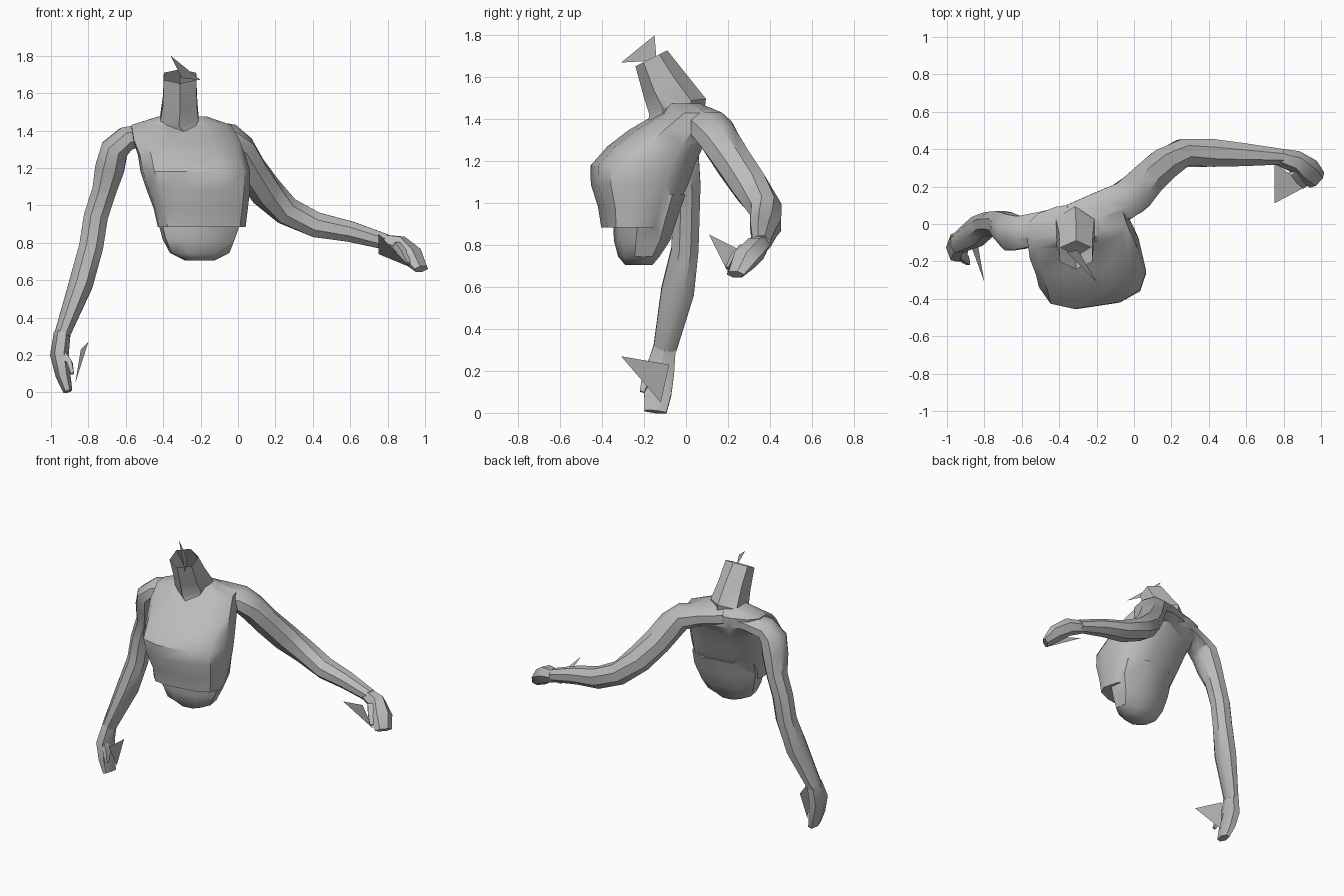
import bpy, bmesh, math
from mathutils import Vector

cube = bpy.data.objects.get("Cube")
if cube:
    bpy.data.objects.remove(cube)

grey = bpy.data.materials.new("plain_grey")
grey.use_nodes = True
colour = (0.5, 0.5, 0.5, 1)
grey.diffuse_color = colour
grey.node_tree.nodes["Principled BSDF"].inputs["Base Color"].default_value = colour

X, Y, Z = Vector((1, 0, 0)), Vector((0, 1, 0)), Vector((0, 0, 1))
TWIST = Vector((math.cos(0.15), math.sin(0.15), 0))


def activate(ob):
    bpy.ops.object.select_all(action="DESELECT")
    bpy.context.view_layer.objects.active = ob
    ob.select_set(True)


def finish(name, bm):
    mesh = bpy.data.meshes.new(name)
    bm.to_mesh(mesh)
    bm.free()
    mesh.materials.append(grey)
    ob = bpy.data.objects.new(name, mesh)
    bpy.context.collection.objects.link(ob)
    return ob


def shade(ob):
    activate(ob)
    bpy.ops.object.shade_smooth_by_angle(angle=math.radians(40))


def loft(name, rings, ref, sides=6, power=1.0, taper=0.0, upright=False):
    """Skin rings of (x, y, z, half size along ref, half size across)."""
    bm = bmesh.new()
    centres = [Vector(r[:3]) for r in rings]
    loops = []
    for i, (c, r) in enumerate(zip(centres, rings)):
        t = centres[min(i + 1, len(rings) - 1)] - centres[max(i - 1, 0)]
        t = Z.copy() if upright else t.normalized()
        u = (ref - t * ref.dot(t)).normalized()
        v = t.cross(u)
        loop = []
        for k in range(sides):
            a = math.tau * (k + 0.5) / sides
            ca, sa = math.cos(a), math.sin(a)
            p = u * math.copysign(abs(ca) ** power, ca) * r[3] * (1 - taper * sa)
            q = v * math.copysign(abs(sa) ** power, sa) * r[4]
            loop.append(bm.verts.new(c + p + q))
        loops.append(loop)
    for a, b in zip(loops, loops[1:]):
        for k in range(sides):
            n = (k + 1) % sides
            bm.faces.new((a[k], a[n], b[n], b[k]))
    bm.faces.new(loops[0][::-1])
    bm.faces.new(loops[-1])
    bmesh.ops.recalc_face_normals(bm, faces=bm.faces)
    return finish(name, bm)


def weld(body, parts):
    """Merge the parts into one skin without hidden inner walls."""
    for part in parts:
        activate(body)
        mod = body.modifiers.new("weld", "BOOLEAN")
        mod.operation, mod.solver, mod.object = "UNION", "EXACT", part
        mod.use_self = True
        bpy.ops.object.modifier_apply(modifier=mod.name)
        bpy.data.objects.remove(part)


def flap(name, *points):
    bm = bmesh.new()
    bm.faces.new([bm.verts.new(p) for p in points])
    finish(name, bm)


# Chest with an overhanging front edge; the waist runs up inside its back
body = loft("torso_and_arms", [
    (-.20, -.25, .885, .235, .145), (-.205, -.23, .98, .25, .18),
    (-.22, -.22, 1.09, .275, .225), (-.235, -.205, 1.18, .29, .24),
    (-.255, -.145, 1.27, .285, .22), (-.285, -.075, 1.35, .285, .185),
    (-.31, -.005, 1.43, .27, .115), (-.30, -.01, 1.475, .13, .08),
], TWIST, sides=12, power=0.72, taper=0.1, upright=True)
waist = loft("waist", [
    (-.205, -.225, .705, .08, .065), (-.205, -.225, .745, .165, .095),
    (-.21, -.21, .82, .20, .13), (-.205, -.195, .93, .235, .15),
    (-.21, -.17, 1.04, .235, .165),
], TWIST, sides=8, power=0.85, upright=True)

# Neck leaning forward
neck = loft("neck", [
    (-.29, -.05, 1.38, .06, .13), (-.315, -.04, 1.46, .12, .14),
    (-.31, -.10, 1.56, .105, .115), (-.31, -.165, 1.69, .10, .085),
], X)

# Right shoulder and arm, from the neck down to the wrist
right_arm = loft("right_arm", [
    (-.28, .03, 1.40, .09, .07), (-.48, -.01, 1.385, .085, .06),
    (-.60, -.045, 1.355, .095, .07), (-.66, -.045, 1.30, .105, .08),
    (-.685, -.025, 1.20, .095, .085), (-.715, .0, 1.08, .075, .07),
    (-.76, .0, .94, .07, .07), (-.785, -.005, .78, .07, .07),
    (-.84, -.04, .58, .085, .07), (-.94, -.10, .31, .06, .045),
], Y, sides=8)

# Left shoulder and arm, reaching out and back
left_arm = loft("left_arm", [
    (-.34, .03, 1.41, .07, .08), (-.18, .08, 1.39, .07, .10),
    (-.06, .12, 1.36, .085, .11), (.0, .16, 1.30, .09, .11),
    (.065, .23, 1.19, .09, .10), (.15, .31, 1.075, .09, .095),
    (.26, .38, .97, .08, .08), (.42, .38, .895, .073, .08),
    (.60, .37, .86, .06, .065), (.79, .36, .805, .045, .045),
], Z, sides=8)

weld(body, [waist, neck, right_arm, left_arm])

# Open the top of the neck and tear a flap at its rim
bm = bmesh.new()
bm.from_mesh(body.data)
lid = [f for f in bm.faces if f.calc_center_median().z > 1.68]
bmesh.ops.delete(bm, geom=lid, context="FACES")
bm.to_mesh(body.data)
bm.free()
shade(body)
flap("neck_flap", (-.36, -.15, 1.80), (-.20, -.31, 1.67), (-.30, -.14, 1.68))

# Hands, each with one bent finger and a flat thumb
shade(loft("right_hand", [
    (-.94, -.10, .32, .06, .045), (-.955, -.125, .20, .08, .05),
    (-.935, -.135, .09, .075, .04), (-.91, -.145, .005, .06, .025),
], Y))
shade(loft("right_finger", [
    (-.94, -.16, .21, .03, .025), (-.90, -.19, .16, .03, .02),
    (-.885, -.21, .10, .015, .012),
], Y, sides=4))
flap("right_thumb", (-.80, -.31, .27), (-.84, -.08, .23), (-.87, -.12, .05))

shade(loft("left_hand", [
    (.77, .36, .805, .045, .045), (.86, .335, .785, .06, .06),
    (.93, .28, .73, .055, .075), (.98, .235, .66, .025, .055),
], Z))
shade(loft("left_finger", [
    (.85, .28, .79, .025, .03), (.88, .24, .75, .025, .03),
    (.91, .20, .69, .012, .015),
], Z, sides=4))
flap("left_thumb", (.75, .11, .85), (.75, .33, .74), (.92, .20, .67))
